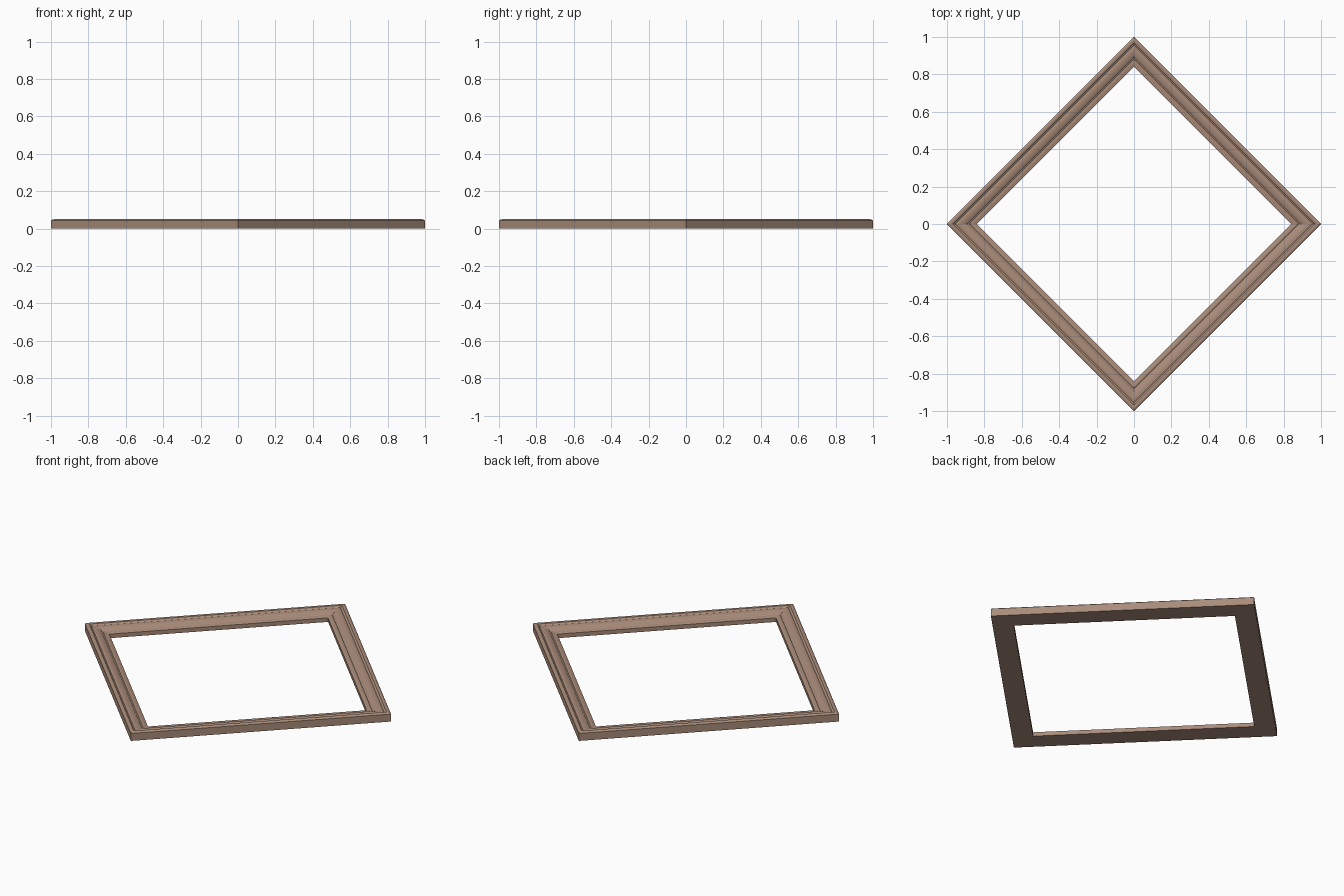
import bpy, bmesh, math

if "Cube" in bpy.data.objects:
    bpy.data.objects.remove(bpy.data.objects["Cube"])

# one flat wood colour
wood = bpy.data.materials.new("warm brown wood")
wood.diffuse_color = (0.40, 0.265, 0.195, 1)
wood.use_nodes = True
wood.node_tree.nodes["Principled BSDF"].inputs["Base Color"].default_value = wood.diffuse_color

# moulding cross-section: (corner radius, height), outer bottom over the top to inner bottom
profile = [
    (1.0, 0.0), (1.0, 0.044), (0.992, 0.049), (0.982, 0.051), (0.970, 0.049),
    (0.966, 0.044), (0.956, 0.040),              # outer bead and step
    (0.945, 0.043), (0.930, 0.043), (0.912, 0.040), (0.898, 0.036),   # broad crown
    (0.890, 0.029), (0.880, 0.026),              # inner step
    (0.872, 0.029), (0.860, 0.028), (0.840, 0.024),   # inner lip
    (0.840, 0.0),
]

# sweep the profile around four mitred corners
bm = bmesh.new()
rings = []
for k in range(4):
    a = k * math.pi / 2
    rings.append([bm.verts.new((r * math.cos(a), r * math.sin(a), z)) for r, z in profile])
n = len(profile)
for k in range(4):
    p, q = rings[k], rings[(k + 1) % 4]
    for i in range(n):
        j = (i + 1) % n
        bm.faces.new((p[i], q[i], q[j], p[j]))
bmesh.ops.recalc_face_normals(bm, faces=bm.faces)

mesh = bpy.data.meshes.new("picture_frame")
bm.to_mesh(mesh)
bm.free()
mesh.materials.append(wood)
frame = bpy.data.objects.new("picture_frame", mesh)
bpy.context.collection.objects.link(frame)
